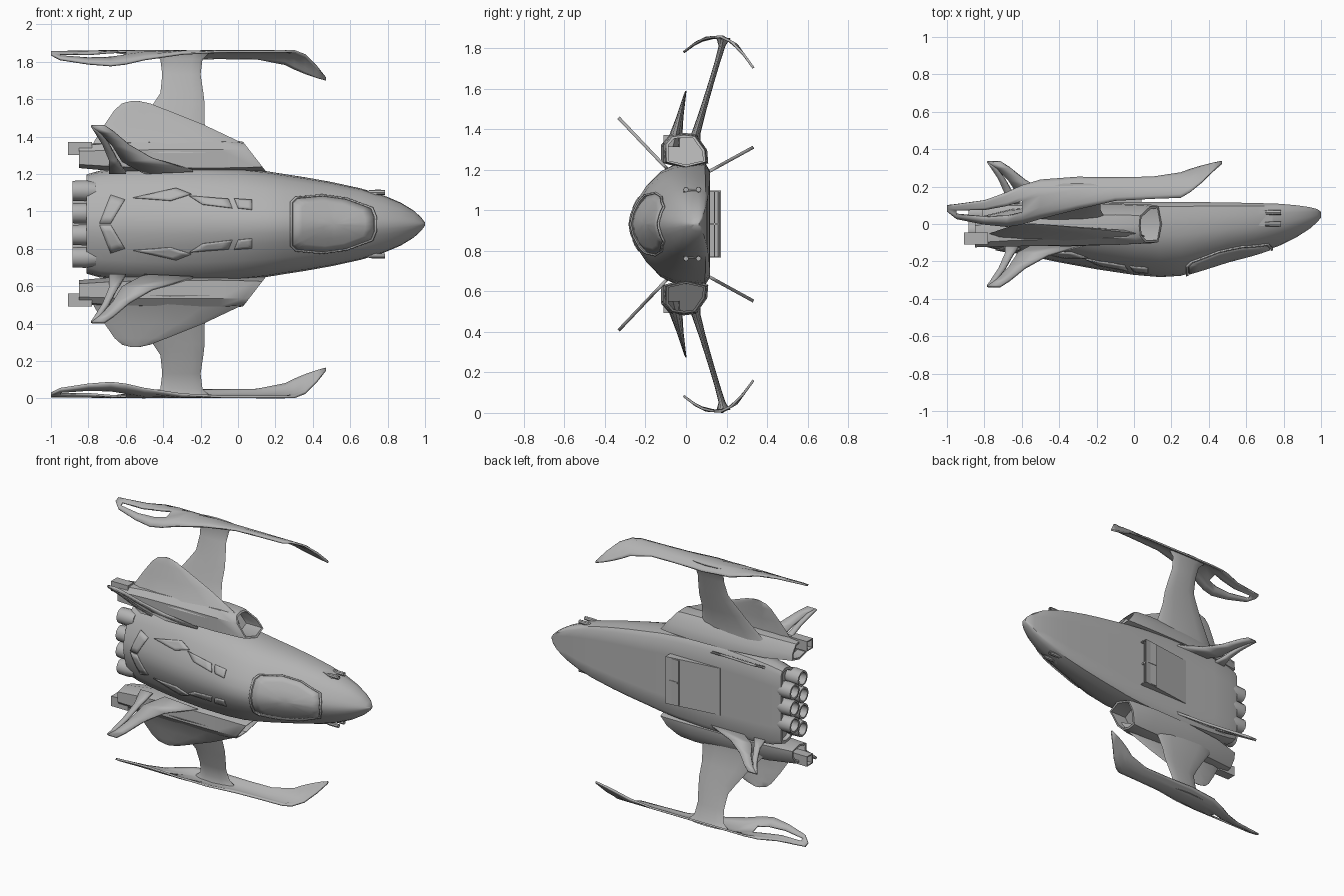
import bpy, bmesh, math
from mathutils import Vector
from mathutils.bvhtree import BVHTree

if "Cube" in bpy.data.objects:
    bpy.data.objects.remove(bpy.data.objects["Cube"])

C = 0.932   # height of the symmetry plane; parts are built as (x, y, w) with w = z - C
grey = bpy.data.materials.new("hull grey")
grey.diffuse_color = (0.45, 0.45, 0.45, 1)
grey.use_nodes = True
grey.node_tree.nodes["Principled BSDF"].inputs["Base Color"].default_value = grey.diffuse_color


def finish(name, bm, mirror=False, thick=0, angle=35):
    bmesh.ops.recalc_face_normals(bm, faces=bm.faces[:])
    me = bpy.data.meshes.new(name)
    bm.to_mesh(me)
    bm.free()
    me.materials.append(grey)
    for p in me.polygons:
        p.use_smooth = True
    me.set_sharp_from_angle(angle=math.radians(angle))
    ob = bpy.data.objects.new(name, me)
    bpy.context.collection.objects.link(ob)
    ob.location.z = C
    if thick:
        s = ob.modifiers.new("thickness", 'SOLIDIFY')
        s.thickness, s.offset = thick, 0
    if mirror:
        m = ob.modifiers.new("mirror", 'MIRROR')
        m.use_axis = (False, False, True)
        m.use_mirror_merge = False
    return ob


def loft(rings):
    """Skin a list of equal rings; returns the bmesh and both end caps."""
    bm = bmesh.new()
    vs = [[bm.verts.new(p) for p in r] for r in rings]
    n = len(rings[0])
    for a, b in zip(vs, vs[1:]):
        for i in range(n):
            bm.faces.new((a[i], a[(i + 1) % n], b[(i + 1) % n], b[i]))
    return bm, bm.faces.new(vs[0]), bm.faces.new(vs[-1])


def hollow(bm, cap, rim, depth):
    """Sink an end cap inwards along x."""
    bmesh.ops.recalc_face_normals(bm, faces=bm.faces[:])
    bmesh.ops.inset_individual(bm, faces=[cap], thickness=rim)
    r = bmesh.ops.extrude_face_region(bm, geom=[cap])
    new = [v for v in r['geom'] if isinstance(v, bmesh.types.BMVert)]
    bmesh.ops.translate(bm, verts=new, vec=(depth, 0, 0))
    if cap.is_valid:
        bm.faces.remove(cap)


# ---- fuselage: x, top y, belly y, half width
SECTION = [(0, 0), (0, .5), (0, .85), (.06, .96), (.22, 1), (.45, .97),
           (.62, .87), (.78, .66), (.92, .36), (.98, .17), (1, 0)]
STATIONS = [(1, .035, .065, .008), (.98, .01, .08, .035), (.94, -.025, .09, .072), (.87, -.07, .1, .115),
            (.78, -.115, .108, .153), (.66, -.158, .112, .19), (.5, -.2, .115, .225), (.36, -.245, .117, .25),
            (.25, -.277, .118, .267), (.14, -.284, .118, .285), (0, -.272, .118, .3), (-.2, -.242, .118, .31),
            (-.4, -.205, .117, .31), (-.6, -.163, .115, .3), (-.74, -.135, .112, .285), (-.81, -.118, .1, .265)]
rings = []
for x, yt, yb, w in STATIONS:
    half = [(x, yb + (yt - yb) * fy, w * fw) for fy, fw in SECTION]
    rings.append(half + [(a, b, -c) for a, b, c in half[-2:0:-1]])
bm, nose, tail = loft(rings)
hollow(bm, tail, .02, .03)
hull_tree = BVHTree.FromBMesh(bm)
finish("fuselage", bm, angle=40)


# ---- plates that follow the upper hull
def panel(name, pts, scales, lift, mirror=True, fill=True):
    pts = [Vector(p) for p in pts]
    mid = sum(pts, Vector((0, 0))) / len(pts)
    out = [a.lerp(b, t / 4) for a, b in zip(pts, pts[1:] + pts[:1]) for t in range(4)]

    def drop(p):
        hit = hull_tree.ray_cast(Vector((p.x, -2, p.y)), Vector((0, 1, 0)))[0]
        return (p.x, (hit.y if hit else 0) - lift, p.y)
    bm = bmesh.new()
    vs = [[bm.verts.new(drop(mid + (p - mid) * s)) for p in out] for s in scales]
    n = len(out)
    for a, b in zip(vs, vs[1:]):
        for i in range(n):
            bm.faces.new((a[i], a[(i + 1) % n], b[(i + 1) % n], b[i]))
    if fill:
        c = bm.verts.new(drop(mid))
        for i in range(n):
            bm.faces.new((vs[-1][i], vs[-1][(i + 1) % n], c))
    finish(name, bm, mirror, thick=.009)


half = [(.285, .115), (.31, .14), (.45, .153), (.58, .135), (.715, .085), (.735, .035)]
glass = half + [(x, -w) for x, w in reversed(half)]
panel("canopy", glass, (.96, .75, .5, .25), .002, False)
panel("canopy_frame", glass, (1.03, .98), .007, False, False)
panel("spine_panel_rear", [(-.56, .14), (-.33, .192), (-.25, .16), (-.36, .125)], (1, .5), .003)
panel("spine_panel_middle", [(-.26, .15), (-.05, .133), (-.03, .085), (-.19, .105)], (1, .5), .003)
panel("spine_panel_front", [(-.02, .135), (.075, .128), (.075, .077), (0, .085)], (1, .5), .003)
panel("tail_chevron", [(-.74, .004), (-.68, .004), (-.605, .13), (-.68, .155)], (1, .5), .002)

# ---- side engine pods with slanted open intakes
POD = [(-.1, -.06), (-.102, .03), (-.07, .068), (-.01, .077), (.045, .07), (.095, .0), (.1, -.06), (0, -.085)]
rings = []
for x, s, cy, cw, slant in [(.085, .97, 0, .365, -.75), (.05, 1.03, 0, .366, -.7), (-.1, 1.1, 0, .366, 0),
                            (-.4, 1.08, -.005, .366, 0), (-.66, .98, -.02, .366, 0), (-.85, .78, -.045, .366, 0)]:
    rings.append([(x + slant * b, cy + a * s, cw + b * s) for a, b in POD])
bm, front, back = loft(rings)
hollow(bm, front, .014, -.12)
hollow(bm, back, .014, .06)
finish("engine_pod", bm, True, angle=40)


def box_ring(x, y0, y1, w0, w1):
    return [(x, y0, w0), (x, y1, w0), (x, y1, w1), (x, y0, w1)]


bm, front, back = loft([box_ring(-.78, -.11, -.045, .37, .44), box_ring(-.91, -.11, -.045, .37, .44)])
hollow(bm, back, .01, .06)
finish("pod_exhaust", bm, True)

# ---- belly scoop, opening forwards, with a cross divider
bm, front, back = loft([box_ring(.04, .1, .172, -.165, .165), box_ring(-.35, .1, .12, -.165, .165)])
hollow(bm, front, .008, -.1)
finish("belly_scoop", bm)
for nm, dims in (("scoop_divider_upright", (.112, .17, -.005, .005)), ("scoop_divider_flat", (.138, .143, -.16, .16))):
    bm, a, b = loft([box_ring(.03, *dims), box_ring(-.05, *dims)])
    finish(nm, bm)


# ---- main engine nozzles and nose guns
def tube(name, x0, x1, y, w, r, n, depth, mirror):
    def ring(x, s):
        return [(x, y + r * s * math.cos(2 * math.pi * i / n), w + r * s * math.sin(2 * math.pi * i / n))
                for i in range(n)]
    bm, a, b = loft([ring(x0, .85), ring(x0 + (x1 - x0) * .45, 1), ring(x1, .95)])
    hollow(bm, b, r * .22, depth)
    finish(name, bm, mirror)


for y, w in ((-.045, .058), (-.035, .178), (.055, .118), (.055, 0)):
    tube("main_nozzle", -.76, -.885, y, w, .056, 12, .05, w > 0)
for y in (0, .062):
    tube("nose_gun", .7, .785, y, .17, .014, 8, -.02, True)
bm, a, b = loft([box_ring(.74, -.012, .074, .14, .168), box_ring(.45, -.0, .074, .2, .226)])
finish("gun_mount", bm, True)


# ---- blades lofted along the span: w, y, rear x, front x, thickness
def blade(name, stations):
    rings = []
    for w, y, x0, x1, t in stations:
        m, r = (x0 + x1) / 2, (x1 - x0) / 2
        rings.append([(m + r * math.cos(k * math.pi / 6), y + t / 2 * math.sin(k * math.pi / 6), w)
                      for k in range(12)])
    bm, a, b = loft(rings)
    finish(name, bm, True, angle=50)


blade("delta_wing", [(.38, -.065, -.79, .06, .11), (.44, -.05, -.77, .01, .065), (.53, -.03, -.715, -.18, .035),
                     (.61, -.012, -.66, -.38, .018), (.645, -.004, -.62, -.47, .01), (.658, 0, -.57, -.53, .006)])
blade("wing_strut", [(.38, .03, -.66, -.12, .08), (.45, .05, -.6, -.165, .045), (.55, .08, -.52, -.18, .034),
                     (.64, .107, -.455, -.178, .03), (.7, .125, -.415, -.185, .028), (.8, .155, -.405, -.2, .028),
                     (.88, .178, -.415, -.19, .034), (.918, .185, -.46, -.15, .07)])

# ---- curved wing tips: x, low y, high y; height follows y
ARC = [(-.012, .848), (.05, .896), (.1, .92), (.18, .926), (.25, .885), (.335, .768)]


def arc(y):
    for (a, p), (b, q) in zip(ARC, ARC[1:]):
        if y <= b:
            return p + (q - p) * (y - a) / (b - a)
    return ARC[-1][1]


TIP = [(-1, .07, .1), (-.95, .03, .106), (-.8, 0, .127), (-.68, -.012, .17), (-.6, 0, .205), (-.5, .03, .235),
       (-.3, .08, .25), (-.1, .125, .247), (.1, .135, .25), (.25, .14, .272), (.3, .17, .29), (.36, .22, .308),
       (.42, .28, .323), (.47, .325, .333)]
COLS = [0, .15, .3, .6, .7, .8, .9, 1]
bm = bmesh.new()
grid = [[bm.verts.new((x, lo + (hi - lo) * f, arc(lo + (hi - lo) * f))) for f in COLS] for x, lo, hi in TIP]
for i in range(len(TIP) - 1):
    for j in range(len(COLS) - 1):
        if j == 2 and 1 <= i <= 3:      # long slot at the rear
            continue
        bm.faces.new((grid[i][j], grid[i + 1][j], grid[i + 1][j + 1], grid[i][j + 1]))
finish("wing_tip", bm, True, thick=.012, angle=50)


# ---- swept tail fins with an open triangle: (x, span) strips between base and tip
def fin(name, base, tip):
    lead = [((-.24, 0), (-.5, -.05)), ((-.46, .27), (-.62, .22)), ((-.58, .56), (-.67, .56)),
            ((-.665, .86), (-.735, .86)), ((-.715, 1), (-.78, 1))]
    trail = [((-.6, -.05), (-.69, -.05)), ((-.645, .25), (-.69, .25)), ((-.69, .6), (-.725, .6)),
             ((-.735, .86), (-.77, .9)), ((-.78, 1), (-.785, .99))]
    bm = bmesh.new()
    for strip in (lead, trail):
        vs = [[bm.verts.new((x, base[0] + (tip[0] - base[0]) * s, base[1] + (tip[1] - base[1]) * s))
               for x, s in pair] for pair in strip]
        for a, b in zip(vs, vs[1:]):
            bm.faces.new((a[0], a[1], b[1], b[0]))
    finish(name, bm, True, thick=.016)


fin("upper_fin", (-.105, .285), (-.333, .525))
fin("lower_fin", (.105, .255), (.333, .38))
